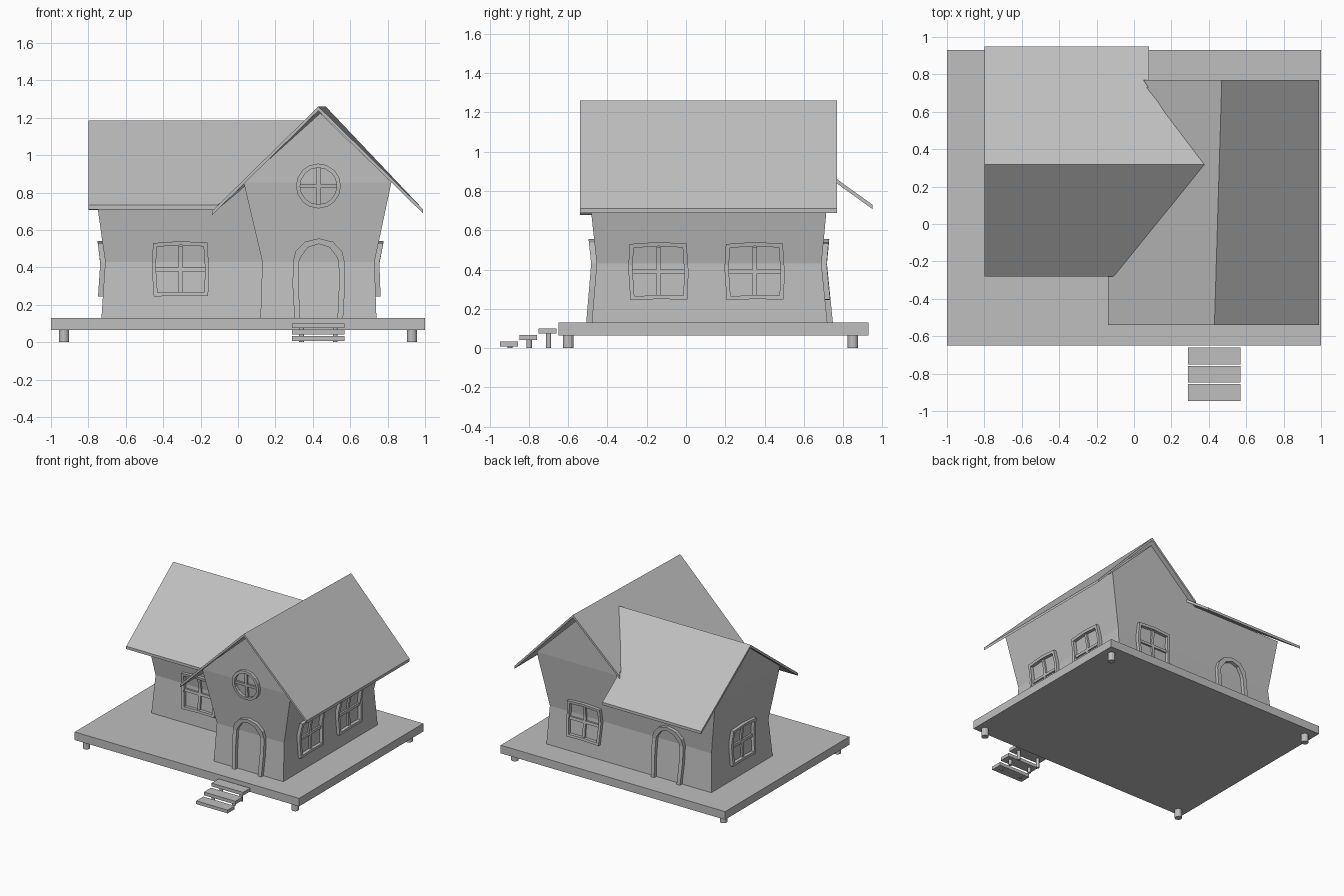
import bpy, bmesh, math

cube = bpy.data.objects.get("Cube")
if cube:
    bpy.data.objects.remove(cube, do_unlink=True)

grey = bpy.data.materials.new("plain_grey")
grey.use_nodes = True
COLOR = (0.52, 0.52, 0.52, 1)
grey.diffuse_color = COLOR
grey.node_tree.nodes["Principled BSDF"].inputs["Base Color"].default_value = COLOR


def finish(name, bm):
    bmesh.ops.recalc_face_normals(bm, faces=bm.faces)
    mesh = bpy.data.meshes.new(name)
    bm.to_mesh(mesh)
    bm.free()
    mesh.materials.append(grey)
    obj = bpy.data.objects.new(name, mesh)
    bpy.context.collection.objects.link(obj)
    return obj


def loft(name, rings, ends=True):
    """Skin equal-length loops of points, capping both ends."""
    bm = bmesh.new()
    loops = [[bm.verts.new(p) for p in ring] for ring in rings]
    n = len(loops[0])
    for a, b in zip(loops, loops[1:]):
        for i in range(n):
            j = (i + 1) % n
            bm.faces.new((a[i], a[j], b[j], b[i]))
    if ends:
        bm.faces.new(loops[0])
        bm.faces.new(loops[-1])
    else:
        for i in range(n):
            j = (i + 1) % n
            bm.faces.new((loops[-1][i], loops[-1][j], loops[0][j], loops[0][i]))
    return finish(name, bm)


def box(name, x0, x1, y0, y1, z0, z1):
    loop = [(x0, y0), (x1, y0), (x1, y1), (x0, y1)]
    return loft(name, [[(x, y, z) for x, y in loop] for z in (z0, z1)])


def post(name, x, y, radius, top):
    bm = bmesh.new()
    bmesh.ops.create_cone(bm, cap_ends=True, segments=12, radius1=radius, radius2=radius, depth=top)
    bmesh.ops.translate(bm, verts=bm.verts, vec=(x, y, top / 2))
    finish(name, bm)


# Deck, feet and steps
box("deck", -1, 1, -0.65, 0.93, 0.065, 0.13)
for x in (-0.93, 0.93):
    for y in (-0.6, 0.85):
        post("deck_foot", x, y, 0.027, 0.07)
for i in range(3):
    y = -0.705 - 0.098 * i
    z = 0.075 - 0.034 * i
    box("step", 0.29, 0.57, y - 0.045, y + 0.045, z, z + 0.026)
    for x in (0.34, 0.52):
        post("step_foot", x, y + 0.005, 0.013, z + 0.005)

# Wall positions at the base, waist and eaves
LEVELS = (0.13, 0.43, 0.855)
FRONT = (-0.48, -0.455, -0.5)
BACK = (0.72, 0.69, 0.73)
RIGHT = (0.74, 0.73, 0.82)
LEFT = (-0.73, -0.71, -0.77)
INNER = (0.12, 0.13, 0.03)
WING_FRONT = (-0.06, -0.035, -0.1)


def walls(name, west, east, south, north, ridge):
    """Pinched walls with a gable roof line between two ridge points."""
    bm = bmesh.new()
    rings = []
    for w, e, s, n, z in zip(west, east, south, north, LEVELS):
        rings.append([bm.verts.new(p) for p in ((w, s, z), (e, s, z), (e, n, z), (w, n, z))])
    for a, b in zip(rings, rings[1:]):
        for i in range(4):
            j = (i + 1) % 4
            bm.faces.new((a[i], a[j], b[j], b[i]))
    bm.faces.new(rings[0])
    r0, r1 = (bm.verts.new(p) for p in ridge)
    sw, se, ne, nw = rings[-1]
    if ridge[0][0] == ridge[1][0]:
        loops = ((sw, se, r0), (ne, nw, r1), (se, ne, r1, r0), (nw, sw, r0, r1))
    else:
        loops = ((nw, sw, r0), (se, ne, r1), (sw, se, r1, r0), (ne, nw, r0, r1))
    for loop in loops:
        bm.faces.new(loop)
    finish(name, bm)


walls("gable_walls", INNER, RIGHT, FRONT, BACK, ((0.44, -0.5, 1.225), (0.44, 0.73, 1.225)))
walls("side_wing_walls", LEFT, [x + 0.01 for x in INNER], WING_FRONT, BACK,
      ((-0.77, 0.315, 1.165), (0.04, 0.315, 1.165)))


# Roof slabs
def slab(name, outline, height, thick=0.022):
    top = [(x, y, height(x, y)) for x, y in outline]
    loft(name, [top, [(x, y, z - thick) for x, y, z in top]])


def ridge_x(y):
    return 0.43 + 0.03 * (y + 0.54)


def gable_height(x, y):
    r = ridge_x(y)
    run = r + 0.13 if x < r else 0.99 - r
    return 1.26 - 0.55 * abs(x - r) / run


def wing_height(x, y):
    return 1.185 - 0.455 * abs(y - 0.317) / (0.6 if y < 0.317 else 0.633)


F, B = -0.54, 0.77
slab("gable_roof_right", [(ridge_x(F), F), (0.99, F), (0.99, B), (ridge_x(B), B)], gable_height)
slab("gable_roof_left", [(ridge_x(F), F), (ridge_x(B), B), (0.05, B), (0.35, 0.317),
                         (-0.03, -0.14), (-0.14, -0.26), (-0.14, F)], gable_height)
slab("wing_roof_front", [(-0.8, 0.317), (0.38, 0.317), (0.01, -0.15), (-0.11, -0.28), (-0.8, -0.28)],
     wing_height)
slab("wing_roof_back", [(-0.8, 0.317), (-0.8, 0.95), (0.08, 0.95), (0.08, B), (0.38, 0.317)],
     wing_height)


# Frames that follow the bend of a wall
def on_wall(profile, axis, sign):
    def place(u, z, d):
        z0, z1, z2 = LEVELS
        if z < z1:
            w = profile[0] + (profile[1] - profile[0]) * (z - z0) / (z1 - z0)
        else:
            w = profile[1] + (profile[2] - profile[1]) * (min(z, z2) - z1) / (z2 - z1)
        w += sign * d
        return (w, u, z) if axis == "x" else (u, w, z)
    return place


def band(name, place, outer, inner, closed, depth):
    rings = [[place(*o, -0.01), place(*o, depth), place(*i, depth), place(*i, -0.01)]
             for o, i in zip(outer, inner)]
    loft(name, rings, ends=not closed)


def bars(name, place, u, z, half_w, half_h, t=0.011):
    zs = [z - half_h, z, min(z + half_h, max(z + 0.03, 0.43)), z + half_h]
    band(name, place, [(u - t, k) for k in zs], [(u + t, k) for k in zs], False, 0.014)
    us = (u - half_w, u + half_w)
    band(name, place, [(k, z - t) for k in us], [(k, z + t) for k in us], False, 0.014)


def window(name, place, u, z=0.39):
    shape = [(-0.143, -0.146), (0, -0.14), (0.147, -0.143), (0.153, 0), (0.15, 0.035),
             (0.143, 0.142), (0, 0.15), (-0.147, 0.14), (-0.153, 0.035), (-0.153, 0)]
    outer = [(u + a, z + b) for a, b in shape]
    inner = [(u + a * 0.86, z + b * 0.86) for a, b in shape]
    band(name + "_frame", place, outer, inner, True, 0.026)
    bars(name + "_bars", place, u, z, 0.135, 0.125)


def door(name, place, u):
    half = [(0.13, 0.13), (0.14, 0.3), (0.138, 0.43), (0.125, 0.485), (0.075, 0.537)]
    outer = [(u - a, b) for a, b in half] + [(u, 0.555)] + [(u + a, b) for a, b in reversed(half)]
    inner = [(u + (a - u) * 0.77, b if b < 0.2 else b - 0.03 * (b > 0.45)) for a, b in outer]
    band(name + "_frame", place, outer, inner, False, 0.028)


front = on_wall(FRONT, "y", -1)
wing_front = on_wall(WING_FRONT, "y", -1)
back = on_wall(BACK, "y", 1)
right = on_wall(RIGHT, "x", 1)
left = on_wall(LEFT, "x", -1)

window("front_window", wing_front, -0.307)
window("back_window", back, 0.41)
window("side_window_a", right, -0.14)
window("side_window_b", right, 0.35)
window("wing_end_window", left, 0.32)
door("front_door", front, 0.432)
door("back_door", back, -0.34)

# Round attic window
circle = [(math.cos(i * math.pi / 8), math.sin(i * math.pi / 8)) for i in range(16)]
band("round_window_frame", front, [(0.43 + 0.12 * c, 0.835 + 0.12 * s) for c, s in circle],
     [(0.43 + 0.098 * c, 0.835 + 0.098 * s) for c, s in circle], True, 0.024)
bars("round_window_bars", front, 0.43, 0.835, 0.1, 0.1)
